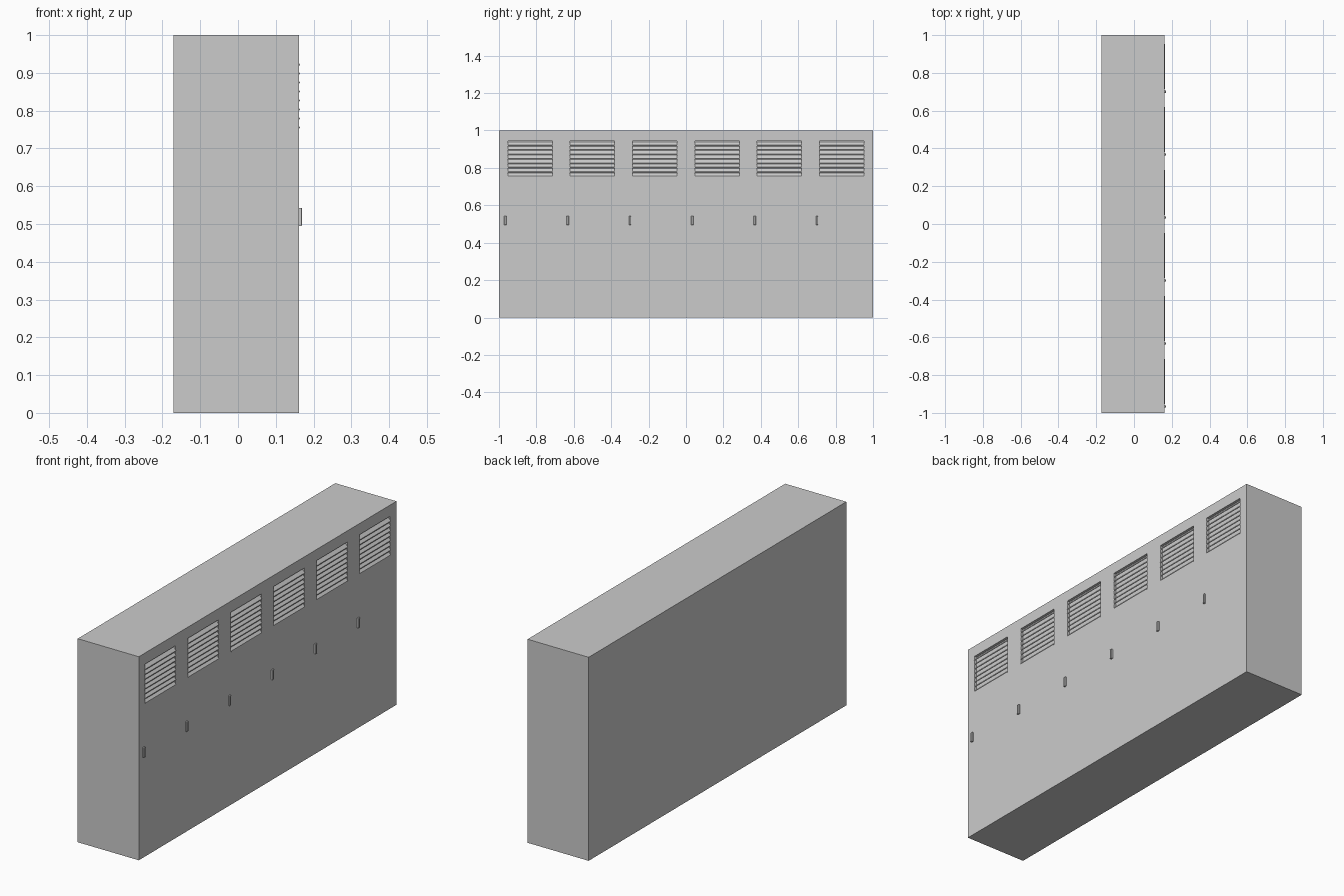
import bpy, bmesh
from mathutils import Vector

if "Cube" in bpy.data.objects:
    bpy.data.objects.remove(bpy.data.objects["Cube"])

N = 6
PITCH = 2.0 / N
FRONT = 0.161
DEPTH = 0.013
VENT_Z0, VENT_Z1 = 0.755, 0.945
SLATS = 8


def finish(name, bm):
    bmesh.ops.recalc_face_normals(bm, faces=bm.faces)
    me = bpy.data.meshes.new(name)
    bm.to_mesh(me)
    bm.free()
    ob = bpy.data.objects.new(name, me)
    bpy.context.collection.objects.link(ob)
    return ob


def add_box(bm, lo, hi):
    lo, hi = Vector(lo), Vector(hi)
    vs = bmesh.ops.create_cube(bm, size=1)["verts"]
    for v in vs:
        v.co = (lo + hi) / 2 + v.co * (hi - lo)
    return vs


def add_prism(bm, profile, y0, y1):
    # extrude an x-z profile along y
    face = bm.faces.new([bm.verts.new((x, y0, z)) for x, z in profile])
    ext = bmesh.ops.extrude_face_region(bm, geom=[face])["geom"]
    for v in ext:
        if isinstance(v, bmesh.types.BMVert):
            v.co.y = y1


# Cabinet body
bm = bmesh.new()
add_box(bm, (-0.171, -1, 0), (FRONT, 1, 1))
body = finish("cabinet_body", bm)

cut, slats, handles = bmesh.new(), bmesh.new(), bmesh.new()
for i in range(N):
    y = -1 + i * PITCH
    v0, v1 = y + 0.047, y + 0.285
    # Vent recess
    add_box(cut, (FRONT - DEPTH, v0, VENT_Z0), (FRONT + 0.05, v1, VENT_Z1))
    # Louvre slats sloping down and outward
    step = (VENT_Z1 - VENT_Z0) / SLATS
    for k in range(SLATS):
        z = VENT_Z0 - 0.003 + k * step
        xb, xf = FRONT - DEPTH, FRONT + 0.003
        add_prism(slats, [(xb, z + 0.017), (xf, z), (xf, z + 0.004), (xb, z + 0.021)],
                  v0, v1)
    # Door handle
    add_box(handles, (FRONT - 0.001, y + 0.028, 0.495), (0.170, y + 0.04, 0.543))
bmesh.ops.bevel(handles, geom=[e for e in handles.edges
                               if all(v.co.x > 0.169 for v in e.verts)],
                offset=0.002, segments=1, affect='EDGES')

finish("vent_slats", slats)
finish("door_handles", handles)
cutter = finish("vent_cutter", cut)

# Carve the recesses, then discard the cutter
mod = body.modifiers.new("vents", 'BOOLEAN')
mod.operation = 'DIFFERENCE'
mod.solver = 'EXACT'
mod.object = cutter
bpy.context.view_layer.objects.active = body
bpy.ops.object.modifier_apply(modifier=mod.name)
bpy.data.objects.remove(cutter, do_unlink=True)
